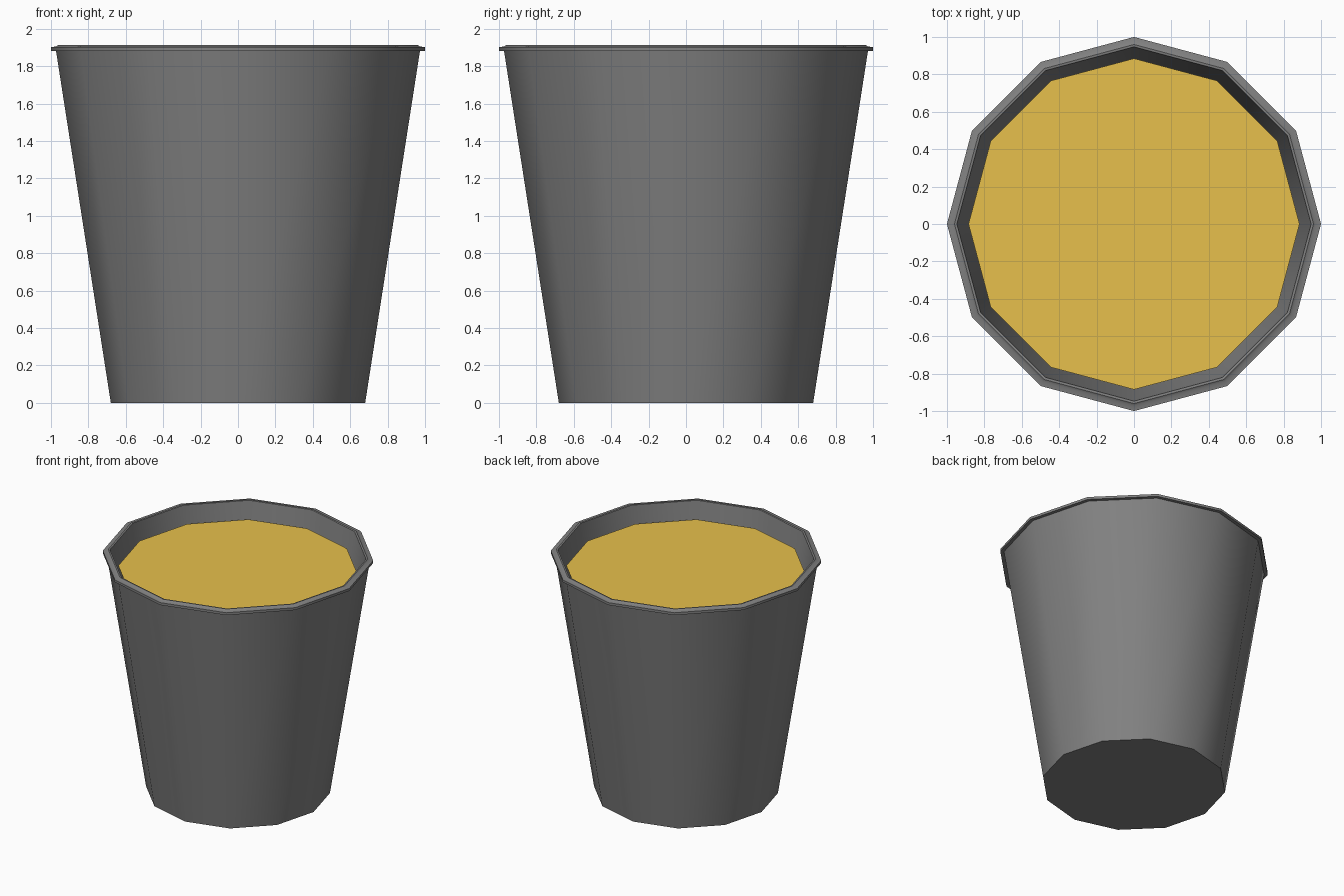
import bpy, bmesh
from math import sin, cos, tau

if "Cube" in bpy.data.objects:
    bpy.data.objects.remove(bpy.data.objects["Cube"])

SIDES = 12


def revolve(name, profile, colour):
    """Spin a (radius, z) profile into a 12-sided body, capping both ends."""
    bm = bmesh.new()
    rings = [[bm.verts.new((r * cos(tau * i / SIDES), r * sin(tau * i / SIDES), z))
              for i in range(SIDES)] for r, z in profile]
    for low, high in zip(rings, rings[1:]):
        for i in range(SIDES):
            j = (i + 1) % SIDES
            bm.faces.new((low[i], low[j], high[j], high[i]))
    bm.faces.new(rings[0][::-1])
    bm.faces.new(rings[-1])
    mesh = bpy.data.meshes.new(name)
    bm.to_mesh(mesh)
    bm.free()
    mat = bpy.data.materials.new(name + "_colour")
    mat.diffuse_color = (*colour, 1)
    mat.use_nodes = True
    mat.node_tree.nodes["Principled BSDF"].inputs["Base Color"].default_value = mat.diffuse_color
    mesh.materials.append(mat)
    obj = bpy.data.objects.new(name, mesh)
    bpy.context.collection.objects.link(obj)
    bpy.ops.object.select_all(action='DESELECT')
    obj.select_set(True)
    bpy.context.view_layer.objects.active = obj
    bpy.ops.object.shade_smooth_by_angle(angle=0.65)
    return obj


# Tapered cup: outer wall, stepped lip, inner wall and floor
revolve("cup", [
    (0.68, 0.0), (0.973, 1.882),
    (1.0, 1.882), (1.0, 1.902), (0.973, 1.905), (0.96, 1.914),
    (0.947, 1.912), (0.655, 0.03),
], (0.22, 0.22, 0.22))

# Drink surface just below the lip
revolve("drink", [(0.882, 1.775), (0.885, 1.785)], (0.80, 0.53, 0.072))
